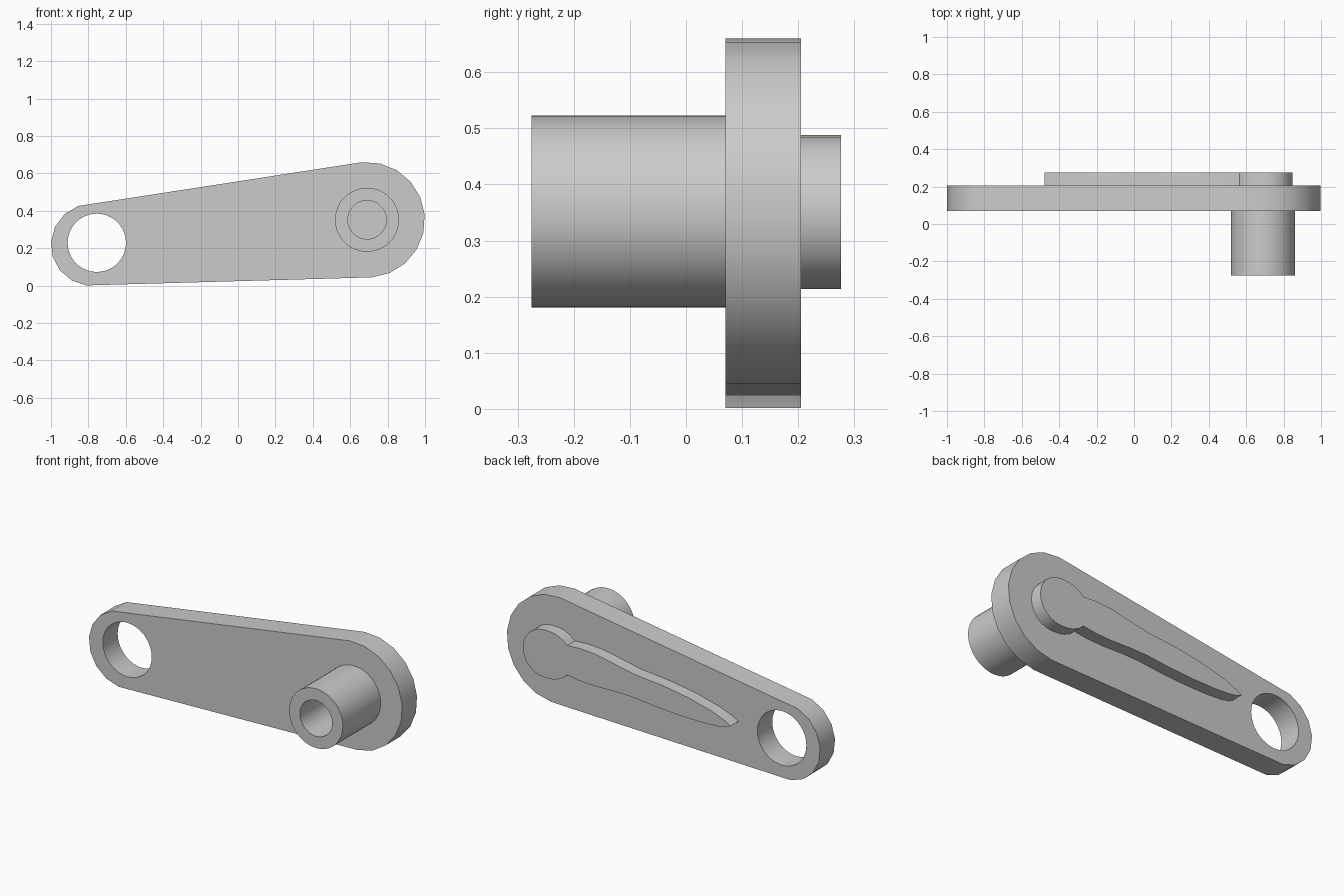
import bpy, bmesh, math
from math import sin, cos, radians, tau

cube = bpy.data.objects.get("Cube")
if cube:
    bpy.data.objects.remove(cube, do_unlink=True)

grey = bpy.data.materials.new("light_grey")
grey.use_nodes = True
grey.diffuse_color = (0.6, 0.6, 0.6, 1)
grey.node_tree.nodes["Principled BSDF"].inputs["Base Color"].default_value = (0.6, 0.6, 0.6, 1)

FRONT, BACK = 0.07, 0.205      # plate faces along y
PIVOT = (0.69, 0.352)          # centre of the large end


def finish(name, bm):
    bmesh.ops.recalc_face_normals(bm, faces=bm.faces)
    mesh = bpy.data.meshes.new(name)
    bm.to_mesh(mesh)
    bm.free()
    mesh.materials.append(grey)
    obj = bpy.data.objects.new(name, mesh)
    bpy.context.collection.objects.link(obj)
    return obj


def smooth(obj):
    bpy.ops.object.select_all(action='DESELECT')
    obj.select_set(True)
    bpy.context.view_layer.objects.active = obj
    bpy.ops.object.shade_smooth_by_angle(angle=radians(35))


def arc(centre, r, start, end, steps):
    """Points along an arc in the xz plane, angles in degrees."""
    angles = [radians(start + (end - start) * i / steps) for i in range(steps + 1)]
    return [(centre[0] + r * cos(a), centre[1] + r * sin(a)) for a in angles]


def extrude(name, outline, y0, y1):
    """Solid slab from an xz outline between two depths."""
    bm = bmesh.new()
    rings = [[bm.verts.new((x, y, z)) for x, z in outline] for y in (y0, y1)]
    n = len(outline)
    for ring in rings:
        bm.faces.new(ring)
    for i in range(n):
        j = (i + 1) % n
        bm.faces.new((rings[0][i], rings[0][j], rings[1][j], rings[1][i]))
    return finish(name, bm)


# Tapered arm plate with a round eye cut through the small end
small_end = arc((-0.78, 0.219), 0.22, 110, 262, 7)
large_end = arc(PIVOT, 0.309, -85, 95, 10)
plate = extrude("arm_plate", small_end + large_end, FRONT, BACK)
cutter = extrude("eye_cutter", arc((-0.755, 0.229), 0.156, 0, 350, 35), 0, 0.3)
cutter.hide_render = True
cut = plate.modifiers.new("eye", 'BOOLEAN')
cut.operation, cut.solver, cut.object = 'DIFFERENCE', 'EXACT', cutter
bpy.context.view_layer.objects.active = plate
bpy.ops.object.modifier_apply(modifier=cut.name)
bpy.data.objects.remove(cutter, do_unlink=True)
smooth(plate)

# Hollow handle sleeve on the front of the large end
bm = bmesh.new()
profile = [(0.171, FRONT), (0.171, -0.275), (0.103, -0.275), (0.103, FRONT)]
SIDES = 48
rings = [[bm.verts.new((PIVOT[0] + r * cos(tau * i / SIDES), y,
                        PIVOT[1] + r * sin(tau * i / SIDES)))
          for i in range(SIDES)] for r, y in profile]
for k, ring in enumerate(rings):
    other = rings[(k + 1) % len(rings)]
    for i in range(SIDES):
        j = (i + 1) % SIDES
        bm.faces.new((ring[i], ring[j], other[j], other[i]))
smooth(finish("handle_sleeve", bm))

# Raised rib on the back: round head and a waisted blade running to a point
head_half = [(0.565, 0.085), (0.59, 0.108), (0.63, 0.127), (0.66, 0.135)]
head_half += arc((0.71, 0), 0.137, 90, 15, 5)
head = [(x, 0.351 + d) for x, d in head_half]
head += [(0.847, 0.351)] + [(x, 0.351 - d) for x, d in reversed(head_half)]
lower_edge = [(0.48, 0.254), (0.38, 0.25), (0.26, 0.253), (0.14, 0.25), (0, 0.235),
              (-0.16, 0.225), (-0.3, 0.223), (-0.4, 0.228), (-0.45, 0.237)]
upper_edge = [(-0.478, 0.251), (-0.44, 0.272), (-0.36, 0.304), (-0.21, 0.342),
              (-0.05, 0.368), (0.07, 0.379), (0.14, 0.386), (0.26, 0.41),
              (0.38, 0.434), (0.48, 0.441)]
smooth(extrude("back_rib", head + lower_edge + upper_edge, BACK, 0.276))
